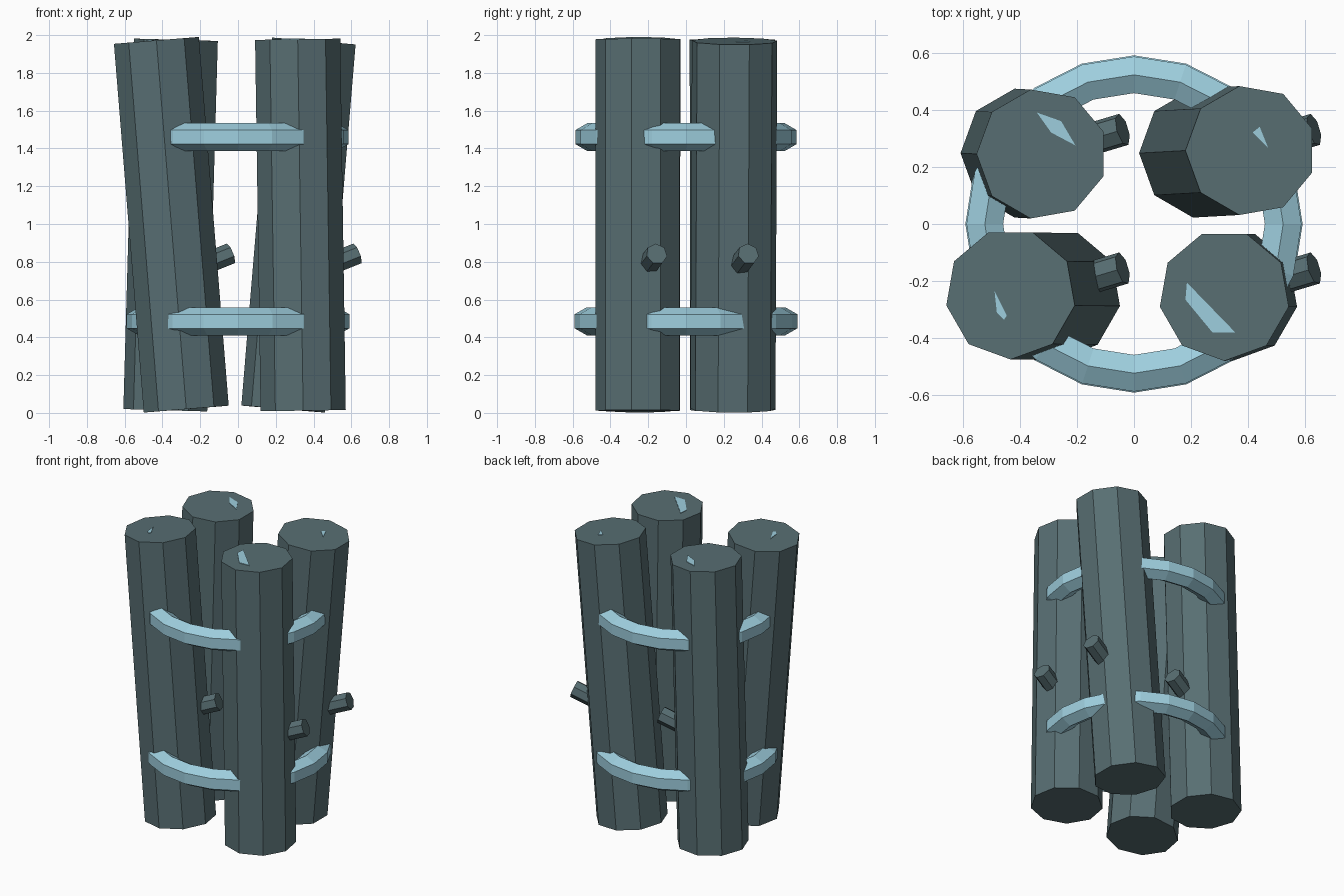
import bpy, bmesh, math
from mathutils import Vector

if "Cube" in bpy.data.objects:
    bpy.data.objects.remove(bpy.data.objects["Cube"])


def material(name, rgb):
    m = bpy.data.materials.new(name)
    m.diffuse_color = (*rgb, 1)
    m.use_nodes = True
    m.node_tree.nodes["Principled BSDF"].inputs["Base Color"].default_value = m.diffuse_color
    return m


DARK = material("dark slate", (0.097, 0.157, 0.170))
PALE = material("pale blue", (0.34, 0.62, 0.73))


def finish(name, bm, mat):
    bmesh.ops.recalc_face_normals(bm, faces=bm.faces)
    me = bpy.data.meshes.new(name)
    bm.to_mesh(me)
    bm.free()
    me.materials.append(mat)
    ob = bpy.data.objects.new(name, me)
    bpy.context.collection.objects.link(ob)
    return ob


def rod(name, a, b, radius, sides, phase, mat):
    """Flat-sided cylinder between two points, first corner at angle phase."""
    a, b = Vector(a), Vector(b)
    d = (b - a).normalized()
    u = Vector((1, 0, 0)) if abs(d.z) > 0.9 else Vector((0, 0, 1))
    u = (u - d * u.dot(d)).normalized()
    v = d.cross(u)
    bm = bmesh.new()
    rings = []
    for p in (a, b):
        rings.append([bm.verts.new(p + radius * (u * math.cos(t) + v * math.sin(t)))
                      for t in (math.radians(phase) + math.tau * i / sides for i in range(sides))])
    for i in range(sides):
        j = (i + 1) % sides
        bm.faces.new((rings[0][i], rings[0][j], rings[1][j], rings[1][i]))
    bm.faces.new(rings[0])
    bm.faces.new(rings[1])
    return finish(name, bm, mat)


def ring(name, z, major, minor, seg, sides):
    """Low-poly band around the bundle."""
    bm = bmesh.new()
    rows = []
    for i in range(seg):
        a = math.tau * i / seg
        row = []
        for k in range(sides):
            t = math.pi / 2 + math.tau * k / sides
            r = major + minor * math.cos(t)
            row.append(bm.verts.new((r * math.cos(a), r * math.sin(a), z + minor * math.sin(t))))
        rows.append(row)
    for i in range(seg):
        p, q = rows[i], rows[(i + 1) % seg]
        for k in range(sides):
            m = (k + 1) % sides
            bm.faces.new((p[k], q[k], q[m], p[m]))
    return finish(name, bm, PALE)


def chip(name, pts, a, b):
    """Thin pale plate lying on the tilted top of a log."""
    a, b = Vector(a), Vector(b)
    d = (b - a).normalized()
    bm = bmesh.new()
    low, high = [], []
    for x, y in pts:
        z = b.z - ((x - b.x) * d.x + (y - b.y) * d.y) / d.z
        low.append(bm.verts.new((x, y, z - 0.003)))
        high.append(bm.verts.new((x, y, z + 0.004)))
    n = len(pts)
    for i in range(n):
        j = (i + 1) % n
        bm.faces.new((low[i], low[j], high[j], high[i]))
    bm.faces.new(low)
    bm.faces.new(high)
    return finish(name, bm, PALE)


# leaning logs: name, bottom centre, top centre, corner phase, chip outline
LOGS = [
    ("back_left", (-0.378, 0.248, 0.014), (-0.322, 0.245, 1.975), 20,
     [(-.34, .39), (-.255, .36), (-.205, .275), (-.29, .32)]),
    ("back_right", (0.246, 0.248, 0.02), (0.408, 0.257, 1.968), 20,
     [(.415, .32), (.44, .34), (.47, .265)]),
    ("front_left", (-0.274, -0.247, 0.02), (-0.432, -0.245, 1.972), 30,
     [(-.488, -.235), (-.445, -.32), (-.455, -.335), (-.48, -.31)]),
    ("front_right", (0.345, -0.25, 0.012), (0.316, -0.25, 1.978), 30,
     [(.185, -.205), (.355, -.38), (.275, -.38), (.18, -.265)]),
]
for name, a, b, phase, pts in LOGS:
    rod(name + "_log", a, b, 0.229, 9, phase, DARK)
    chip(name + "_top_chip", pts, a, b)

# short branch stubs pointing right and slightly up
for name, x, y in (("back_left", -0.04, 0.33), ("back_right", 0.63, 0.33),
                   ("front_left", -0.04, -0.155), ("front_right", 0.63, -0.155)):
    end = Vector((x, y, 0.842))
    start = end - Vector((1, 0.3, 0.4)).normalized() * 0.25
    rod(name + "_stub", start, end, 0.058, 7, 0, DARK)

# two bands
ring("upper_band", 1.46, 0.522, 0.074, 20, 6)
ring("lower_band", 0.485, 0.526, 0.074, 20, 6)
